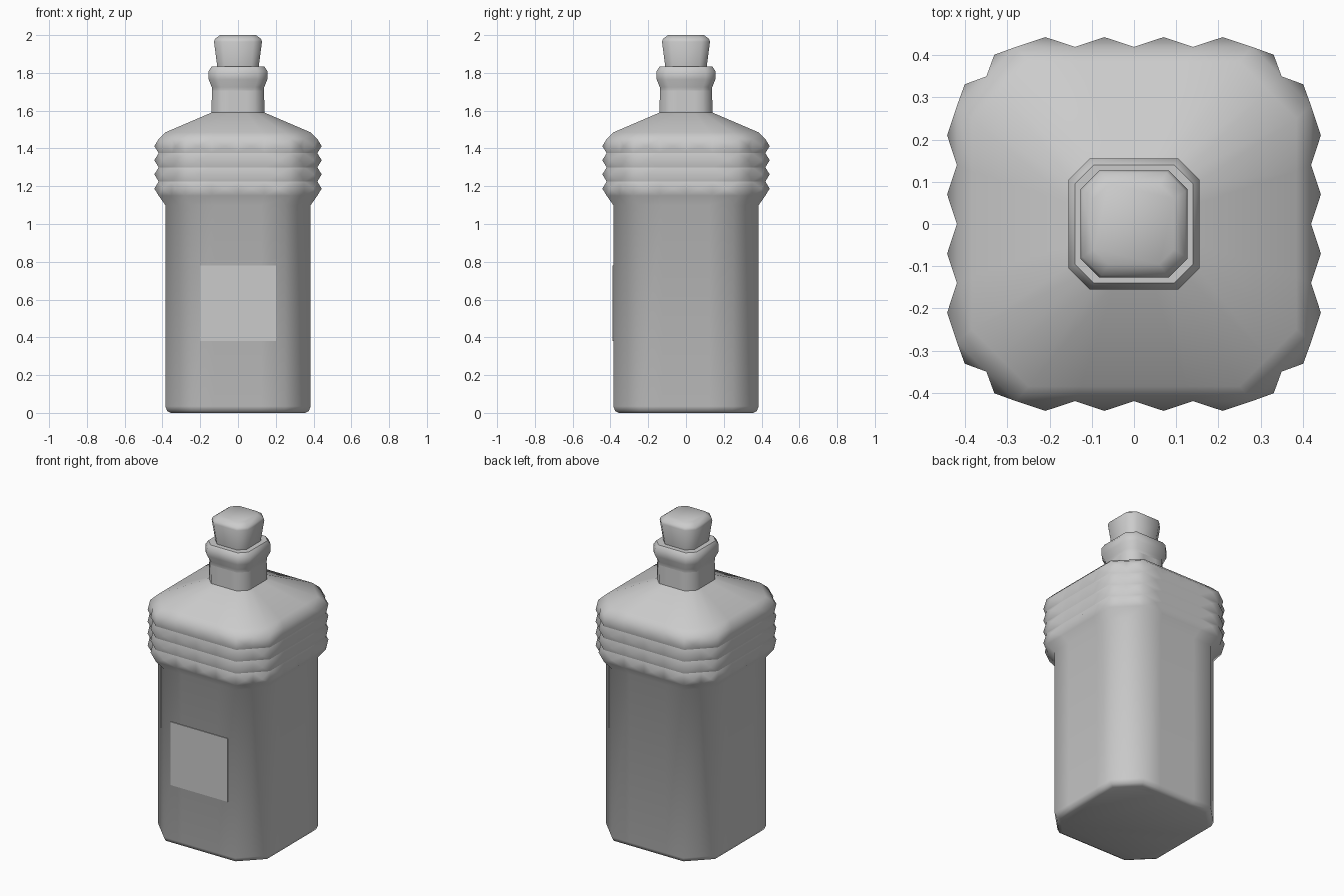
import bpy, bmesh, math
from mathutils import Vector

if "Cube" in bpy.data.objects:
    bpy.data.objects.remove(bpy.data.objects["Cube"])


def outline(half, flat, n_side, n_corner):
    """Chamfered square, sides cut into n_side and corners into n_corner parts."""
    pts = []
    for q in range(4):
        c, s = round(math.cos(q * math.pi / 2)), round(math.sin(q * math.pi / 2))
        a, b, d = Vector((half, -flat)), Vector((half, flat)), Vector((flat, half))
        side = [a.lerp(b, i / n_side) for i in range(n_side)]
        side += [b.lerp(d, i / n_corner) for i in range(n_corner)]
        pts += [(p.x * c - p.y * s, p.x * s + p.y * c) for p in side]
    return pts


def loft(name, profile, n_side=1, n_corner=1, studs=None, angle=50):
    """Stack chamfered squares (half, flat, z); studs = (first, last) rows, height."""
    bm = bmesh.new()
    rings = [[bm.verts.new((x, y, z)) for x, y in outline(h, f, n_side, n_corner)]
             for h, f, z in profile]
    studded = []
    for k, (lo, hi) in enumerate(zip(rings, rings[1:])):
        n = len(lo)
        for i in range(n):
            j = (i + 1) % n
            face = bm.faces.new((lo[i], lo[j], hi[j], hi[i]))
            if studs and studs[0] <= k <= studs[1]:
                studded.append(face)
    bm.faces.new(rings[0][::-1])
    bm.faces.new(rings[-1])
    if studded:
        bm.normal_update()
        bmesh.ops.poke(bm, faces=studded, offset=studs[2])
    mesh = bpy.data.meshes.new(name)
    bm.to_mesh(mesh)
    bm.free()
    ob = bpy.data.objects.new(name, mesh)
    bpy.context.collection.objects.link(ob)
    finish(ob, angle)
    return ob


def finish(ob, angle):
    bpy.ops.object.select_all(action='DESELECT')
    ob.select_set(True)
    bpy.context.view_layer.objects.active = ob
    bpy.ops.object.shade_smooth_by_angle(angle=math.radians(angle))


# Bottle: base, straight walls, band of pyramid studs, sloping shoulder, neck
band = [(0.42, 0.28, 1.15 + 0.075 * i) for i in range(5)]
loft("bottle", [
    (0.355, 0.235, 0.0), (0.375, 0.245, 0.01), (0.385, 0.25, 0.035),
    (0.385, 0.25, 1.10), *band, (0.385, 0.25, 1.485),
    (0.14, 0.09, 1.59), (0.138, 0.09, 1.72)],
    n_side=4, n_corner=2, studs=(4, 7, 0.023))

# Lip around the mouth
loft("lip", [
    (0.138, 0.09, 1.70), (0.139, 0.09, 1.725), (0.155, 0.105, 1.765),
    (0.155, 0.105, 1.81), (0.14, 0.095, 1.833)])

# Tapered stopper
loft("stopper", [
    (0.108, 0.068, 1.80), (0.11, 0.07, 1.835), (0.127, 0.082, 1.965),
    (0.122, 0.078, 1.98), (0.095, 0.06, 2.0)])

# Label plate on the front
bpy.ops.mesh.primitive_cube_add(size=1, location=(0, -0.384, 0.58))
label = bpy.context.object
label.name = "label"
label.scale = (0.40, 0.012, 0.40)
bpy.ops.object.transform_apply(location=False, rotation=False, scale=True)
finish(label, 30)
